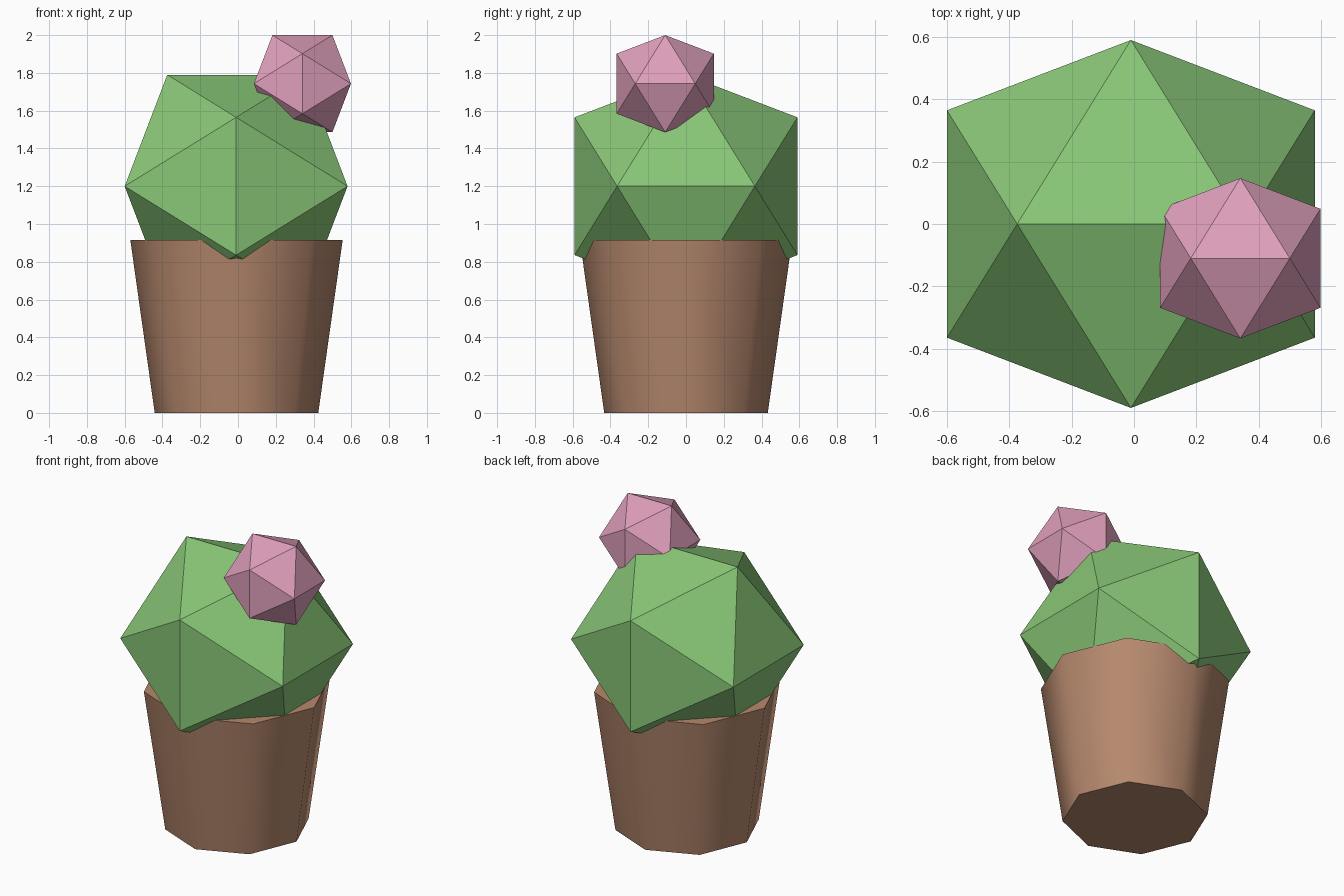
import bpy
import bmesh
import math
from mathutils import Vector

cube = bpy.data.objects.get("Cube")
if cube:
    bpy.data.objects.remove(cube, do_unlink=True)

GOLDEN = (1 + math.sqrt(5)) / 2


def material(name, rgb):
    mat = bpy.data.materials.new(name)
    mat.use_nodes = True
    colour = (*rgb, 1)
    mat.diffuse_color = colour
    mat.node_tree.nodes["Principled BSDF"].inputs["Base Color"].default_value = colour
    return mat


def add_object(name, bm, mat, location):
    bmesh.ops.recalc_face_normals(bm, faces=bm.faces)
    mesh = bpy.data.meshes.new(name)
    bm.to_mesh(mesh)
    bm.free()
    mesh.materials.append(mat)
    obj = bpy.data.objects.new(name, mesh)
    obj.location = location
    bpy.context.collection.objects.link(obj)
    return obj


def icosahedron(name, reach, mat, location):
    """Twenty-sided ball with an edge centred on every axis direction."""
    bm = bmesh.new()
    short = reach / GOLDEN
    for s in (-1, 1):
        for t in (-1, 1):
            bm.verts.new((0, s * reach, t * short))
            bm.verts.new((s * reach, t * short, 0))
            bm.verts.new((t * short, 0, s * reach))
    bmesh.ops.convex_hull(bm, input=bm.verts)
    return add_object(name, bm, mat, location)


terracotta = material("terracotta brown", (0.47, 0.25, 0.155))
leaf_green = material("cactus green", (0.25, 0.57, 0.185))
petal_pink = material("flower pink", (0.74, 0.35, 0.50))

# Tapered eight-sided pot, closed at both ends
height = 0.915
bm = bmesh.new()
bmesh.ops.create_cone(bm, cap_ends=True, segments=8,
                      radius1=0.433, radius2=0.562, depth=height)
pot = add_object("pot", bm, terracotta, Vector((-0.008, 0, height / 2)))
bpy.context.view_layer.objects.active = pot
pot.select_set(True)
bpy.ops.object.shade_smooth_by_angle(angle=math.radians(60))

# Cactus body resting in the pot, with a flower on its shoulder
icosahedron("cactus_body", 0.59, leaf_green, (-0.01, 0, 1.2))
icosahedron("flower", 0.257, petal_pink, (0.341, -0.11, 1.743))
